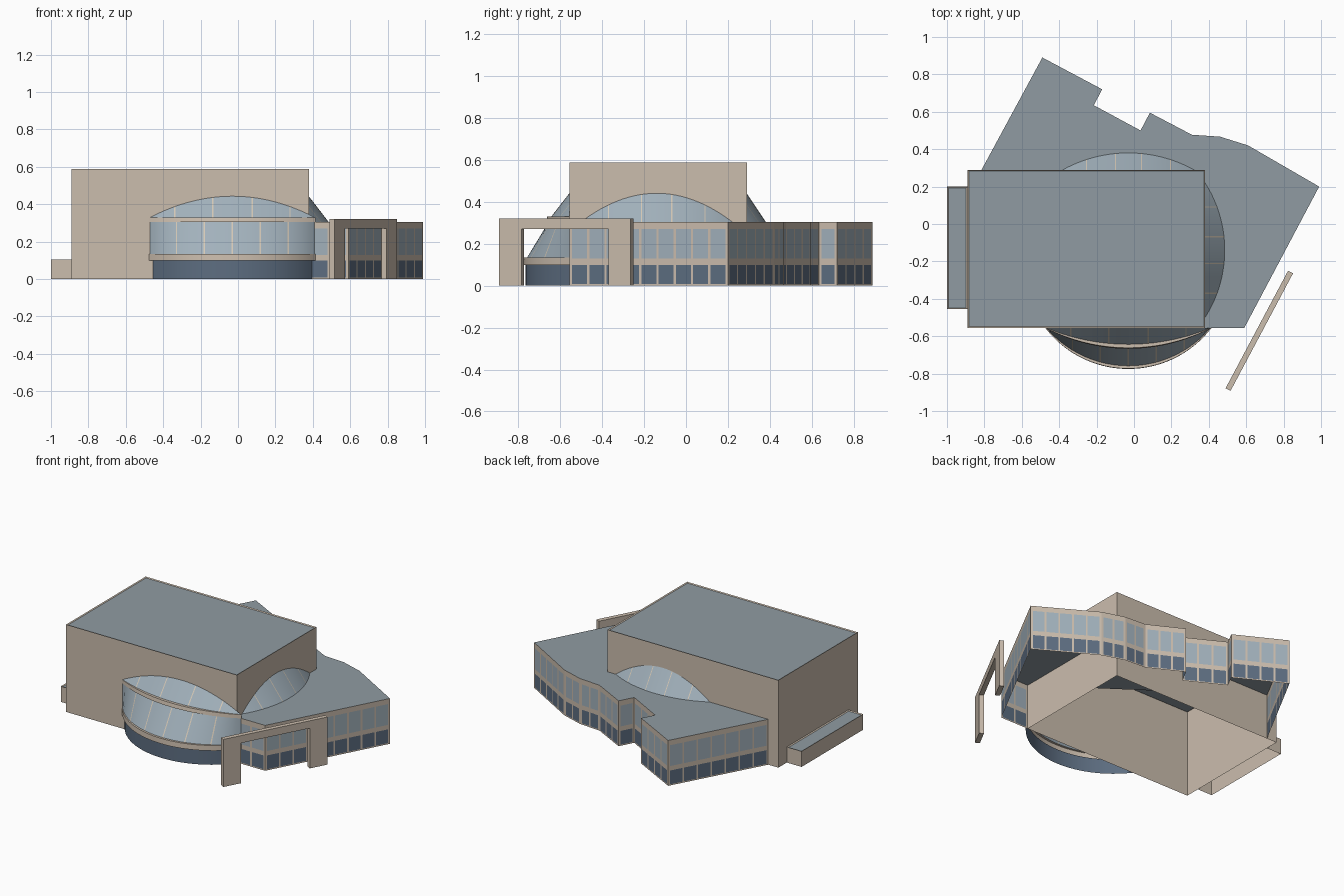
import bpy, bmesh, math
from mathutils import Vector, Matrix

if "Cube" in bpy.data.objects:
    bpy.data.objects.remove(bpy.data.objects["Cube"], do_unlink=True)


def material(name, rgb):
    m = bpy.data.materials.new(name)
    m.use_nodes = True
    m.diffuse_color = (*rgb, 1)
    m.node_tree.nodes["Principled BSDF"].inputs["Base Color"].default_value = (*rgb, 1)
    return m


MATS = [material("tan_stone", (0.60, 0.51, 0.42)),
        material("grey_roof", (0.28, 0.33, 0.36)),
        material("pale_glass", (0.36, 0.44, 0.50)),
        material("dark_glass", (0.11, 0.155, 0.22)),
        material("cream_trim", (0.66, 0.58, 0.47))]
STONE, ROOF, PALE, DARK, TRIM = range(5)


def finish(name, bm, smooth=False):
    mesh = bpy.data.meshes.new(name)
    bm.to_mesh(mesh)
    bm.free()
    for m in MATS:
        mesh.materials.append(m)
    ob = bpy.data.objects.new(name, mesh)
    bpy.context.collection.objects.link(ob)
    if smooth:
        bpy.ops.object.select_all(action='DESELECT')
        ob.select_set(True)
        bpy.context.view_layer.objects.active = ob
        bpy.ops.object.shade_smooth_by_angle(angle=math.radians(30))
    return ob


def block(name, x0, x1, y0, y1, z0, z1, place=None, roofed=False):
    """Plain block; a roofed one is open below with a sunken roof inside a rim."""
    bm = bmesh.new()
    bmesh.ops.create_cube(bm, size=1, matrix=Matrix.Translation(
        ((x0 + x1) / 2, (y0 + y1) / 2, (z0 + z1) / 2)) @ Matrix.Diagonal((x1 - x0, y1 - y0, z1 - z0, 1)))
    if roofed:
        bm.normal_update()
        base = [f for f in bm.faces if f.normal.z < -0.9]
        bmesh.ops.delete(bm, geom=base, context='FACES')
        top = [f for f in bm.faces if f.normal.z > 0.9]
        bmesh.ops.inset_region(bm, faces=top, thickness=0.01, depth=-0.005)
        for f in top:
            f.material_index = ROOF
    if place:
        bm.transform(place)
    return finish(name, bm)


# Main hall and low side annex
block("main_hall", -0.89, 0.38, -0.555, 0.29, 0, 0.588, roofed=True)
block("side_annex", -1.0, -0.89, -0.455, 0.2, 0, 0.105, roofed=True)

# Low wing wrapped around the hall, open below
WING_H = 0.305
outline = [(0.38, -0.555), (0.59, -0.555), (0.99, 0.2), (0.61, 0.42), (0.46, 0.467),
           (0.31, 0.477), (0.085, 0.595), (0.035, 0.50), (-0.215, 0.635),
           (-0.17, 0.72), (-0.49, 0.89), (-0.815, 0.29)]
bm = bmesh.new()
roof = bm.faces.new([bm.verts.new((x, y, WING_H)) for x, y in outline + [(0.38, 0.29)]])
roof.material_index = ROOF
bmesh.ops.triangulate(bm, faces=[roof])
finish("wing_roof", bm)

# Wing walls with two rows of windows cut into them
ROWS = [0, 0.008, 0.1, 0.13, 0.27, WING_H]
bm = bmesh.new()
for a, b in zip(outline, outline[1:]):
    a, b = Vector(a), Vector(b)
    length = (b - a).length
    count = max(1, round(length / 0.095))
    margin, gap = 0.013, 0.012
    pitch = (length - 2 * margin + gap) / count
    cuts = [0]
    for i in range(count):
        cuts += [margin + i * pitch, margin + (i + 1) * pitch - gap]
    cuts.append(length)
    grid = [[bm.verts.new((*a.lerp(b, u / length), z)) for u in cuts] for z in ROWS]
    for r in range(len(ROWS) - 1):
        for c in range(len(cuts) - 1):
            f = bm.faces.new((grid[r][c], grid[r][c + 1], grid[r + 1][c + 1], grid[r + 1][c]))
            if c % 2:
                f.material_index = {1: DARK, 3: PALE}.get(r, STONE)
finish("wing_walls", bm)


def bay(name, origin, along, out, rows, top, ribs):
    """Bowed glass bay on a wall. Each row is (z, half width, bulge, colour above, rib set)."""
    origin, along, out = Vector(origin), Vector(along), Vector(out)
    edges = [r + s * 0.008 for group in ribs for r in group for s in (-1, 1)]
    ts = sorted(set([i / 20 for i in range(-20, 21)] + edges))

    def arc(h, s, t):
        radius = (h * h + s * s) / (2 * s)
        return math.sqrt(radius ** 2 - (h * t) ** 2) - radius + s

    bm = bmesh.new()
    grid = []
    for z, h, s, *_ in rows:
        grid.append([bm.verts.new(origin + along * h * t + out * arc(h, s, t) + Vector((0, 0, z)))
                     for t in ts])
    # Last row meets the wall in a shallow arch
    z, h, rise = top
    grid.append([bm.verts.new(origin + along * h * t + Vector((0, 0, z + rise * (1 - t * t))))
                 for t in ts])
    for r, (*_, colour, group) in enumerate(rows):
        for c in range(len(ts) - 1):
            f = bm.faces.new((grid[r][c], grid[r][c + 1], grid[r + 1][c + 1], grid[r + 1][c]))
            mid = (ts[c] + ts[c + 1]) / 2
            on_rib = group is not None and any(abs(mid - q) < 0.008 for q in ribs[group])
            f.material_index = TRIM if on_rib else colour
    bmesh.ops.remove_doubles(bm, verts=bm.verts, dist=0.0002)
    return finish(name, bm, smooth=True)


# Front bay: dark base, band, leaning glass, band, sloped glass top
RIBS = [(-0.68, -0.34, 0, 0.34, 0.68), (-0.7, -0.24, 0.24, 0.7)]
front_rows = [(0, 0.425, 0.21, DARK, None), (0.1, 0.425, 0.21, STONE, None),
              (0.1, 0.445, 0.22, STONE, None), (0.135, 0.445, 0.218, STONE, None),
              (0.135, 0.44, 0.203, PALE, 0), (0.305, 0.44, 0.1, STONE, None),
              (0.305, 0.445, 0.112, STONE, None), (0.33, 0.445, 0.107, STONE, None),
              (0.33, 0.44, 0.088, PALE, 1)]
bay("front_bay", (-0.03, -0.555, 0), (1, 0, 0), (0, -1, 0), front_rows, (0.33, 0.44, 0.113), RIBS)

# Glass slopes rising from the wing roof
SLOPE_RIBS = [(-0.64, -0.2, 0.2, 0.64)]
for name, origin, along, out, h, s in (
        ("right_glass_slope", (0.38, -0.14, 0), (0, 1, 0), (1, 0, 0), 0.36, 0.105),
        ("back_glass_slope", (-0.03, 0.29, 0), (-1, 0, 0), (0, 1, 0), 0.35, 0.09)):
    bay(name, origin, along, out, [(WING_H, h, s, PALE, 0)], (WING_H, h, 0.136), SLOPE_RIBS)

# Free-standing entrance frame
start, end = Vector((0.503, -0.885, 0)), Vector((0.837, -0.257, 0))
span = (end - start).length
turn = math.atan2(end.y - start.y, end.x - start.x)
place = Matrix.Translation(start) @ Matrix.Rotation(turn, 4, 'Z')
LEG = 0.12
block("entrance_beam", 0, span, -0.015, 0.015, 0.27, 0.32, place)
for side, x in (("front", 0), ("back", span - LEG)):
    block("entrance_leg_" + side, x, x + LEG, -0.015, 0.015, 0, 0.27, place)
